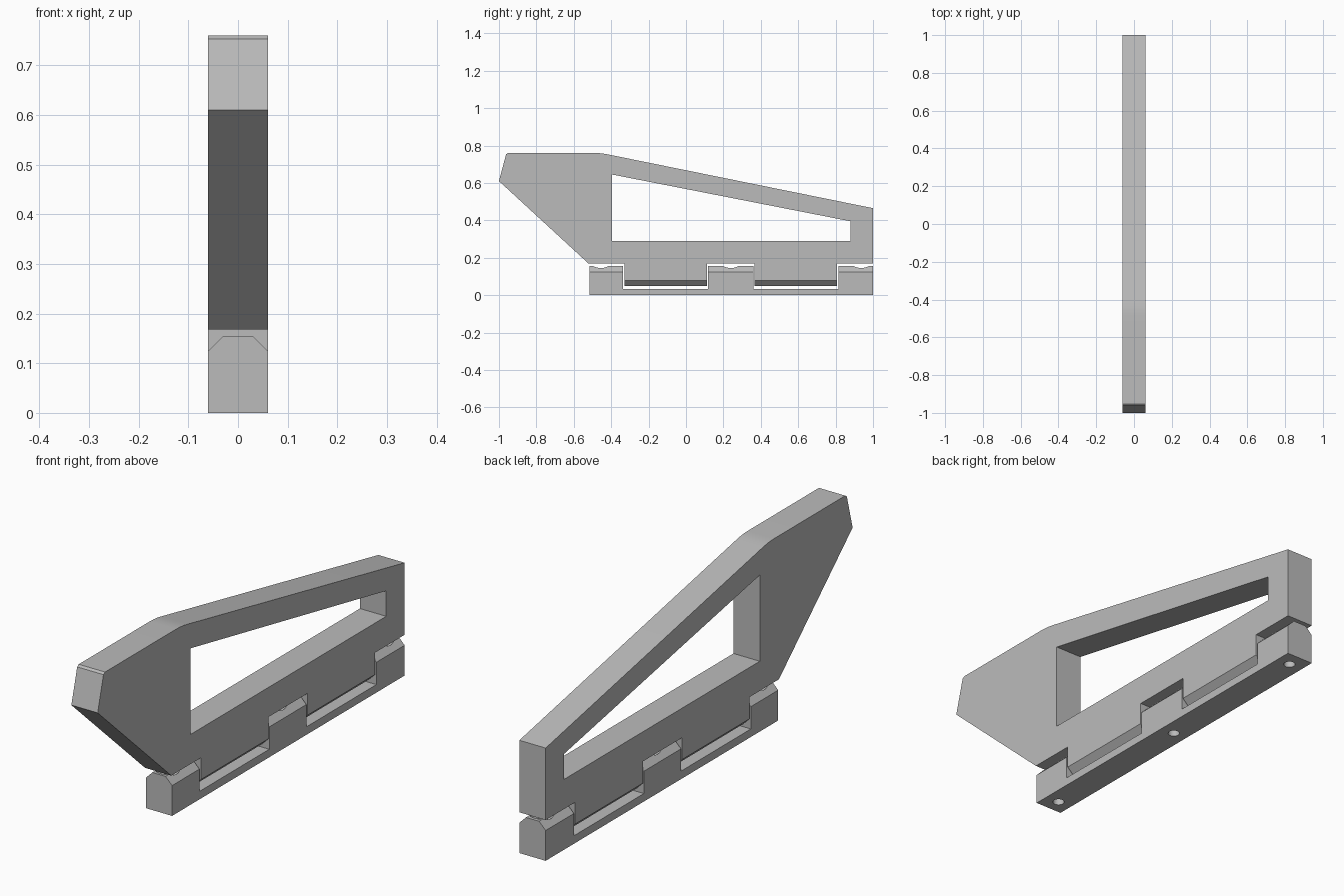
import bpy, bmesh, math

if "Cube" in bpy.data.objects:
    bpy.data.objects.remove(bpy.data.objects["Cube"], do_unlink=True)

HALF = 0.06       # half thickness
CHAMFER = 0.03

gray = bpy.data.materials.new("plain gray")
gray.use_nodes = True
COLOR = (0.5, 0.5, 0.5, 1)
gray.diffuse_color = COLOR
gray.node_tree.nodes["Principled BSDF"].inputs["Base Color"].default_value = COLOR


def finish(bm, name):
    bmesh.ops.recalc_face_normals(bm, faces=bm.faces)
    mesh = bpy.data.meshes.new(name)
    bm.to_mesh(mesh)
    bm.free()
    mesh.materials.append(gray)
    obj = bpy.data.objects.new(name, mesh)
    bpy.context.collection.objects.link(obj)
    return obj


def plate(name, outline, half=HALF, chamfer_z=None):
    """Extrude a side outline (y, z) across x; chamfer its long edges at one height."""
    bm = bmesh.new()
    face = bm.faces.new([bm.verts.new((-half, y, z)) for y, z in outline])
    ext = bmesh.ops.extrude_face_region(bm, geom=[face])
    moved = [v for v in ext["geom"] if isinstance(v, bmesh.types.BMVert)]
    bmesh.ops.translate(bm, verts=moved, vec=(2 * half, 0, 0))
    bmesh.ops.recalc_face_normals(bm, faces=bm.faces)
    if chamfer_z is not None:
        edges = [e for e in bm.edges
                 if all(abs(v.co.z - chamfer_z) < 1e-4 for v in e.verts)
                 and abs(e.verts[0].co.x - e.verts[1].co.x) < 1e-4]
        bmesh.ops.bevel(bm, geom=edges, offset=CHAMFER, segments=1,
                        affect='EDGES', clamp_overlap=False)
    return finish(bm, name)


def screw_cutter(y):
    """Countersunk screw hole, turned around a vertical axis."""
    bm = bmesh.new()
    n = 32
    rings = []
    for r, z in ((0.022, -0.02), (0.022, 0.127), (0.065, 0.17)):
        rings.append([bm.verts.new((r * math.cos(i * math.tau / n),
                                    y + r * math.sin(i * math.tau / n), z))
                      for i in range(n)])
    for low, high in zip(rings, rings[1:]):
        for i in range(n):
            j = (i + 1) % n
            bm.faces.new((low[i], low[j], high[j], high[i]))
    bm.faces.new(rings[0])
    bm.faces.new(rings[-1])
    return finish(bm, "screw_cutter")


def cut(obj, cutter):
    cutter.hide_render = True
    mod = obj.modifiers.new("cut", 'BOOLEAN')
    mod.operation = 'DIFFERENCE'
    mod.solver = 'EXACT'
    mod.object = cutter
    select(obj)
    bpy.ops.object.modifier_apply(modifier=mod.name)
    bpy.data.objects.remove(cutter, do_unlink=True)


def select(obj):
    bpy.ops.object.select_all(action='DESELECT')
    obj.select_set(True)
    bpy.context.view_layer.objects.active = obj


# Upper body: slanted handle with two tabs that hang between the rail teeth
TABS = ((-0.328, 0.112), (0.367, 0.808))
UNDER, TAB_LOW = 0.168, 0.048
outline = [(-0.52, UNDER), (-1, 0.61), (-0.962, 0.753), (-0.952, 0.76),
           (-0.49, 0.76), (-0.463, 0.759), (-0.437, 0.756), (-0.41, 0.751),
           (1, 0.465), (1, UNDER)]
for a, b in reversed(TABS):
    outline += [(b, UNDER), (b, TAB_LOW), (a, TAB_LOW), (a, UNDER)]
body = plate("handle_body", outline, chamfer_z=TAB_LOW)
cut(body, plate("window_cutter", [(-0.395, 0.29), (-0.395, 0.645),
                                  (0.88, 0.395), (0.88, 0.29)], half=0.1))

# Base rail: three teeth with chamfered tops and screw holes
POCKETS = ((-0.337, 0.118), (0.36, 0.816))
TOP, FLOOR = 0.155, 0.033
outline = [(1, TOP), (1, 0), (-0.515, 0), (-0.515, TOP)]
for a, b in POCKETS:
    outline += [(a, TOP), (a, FLOOR), (b, FLOOR), (b, TOP)]
rail = plate("base_rail", outline, chamfer_z=TOP)
for y in (-0.455, 0.24, 0.937):
    cut(rail, screw_cutter(y))

for obj in (body, rail):
    select(obj)
    bpy.ops.object.shade_smooth_by_angle(angle=math.radians(25))
